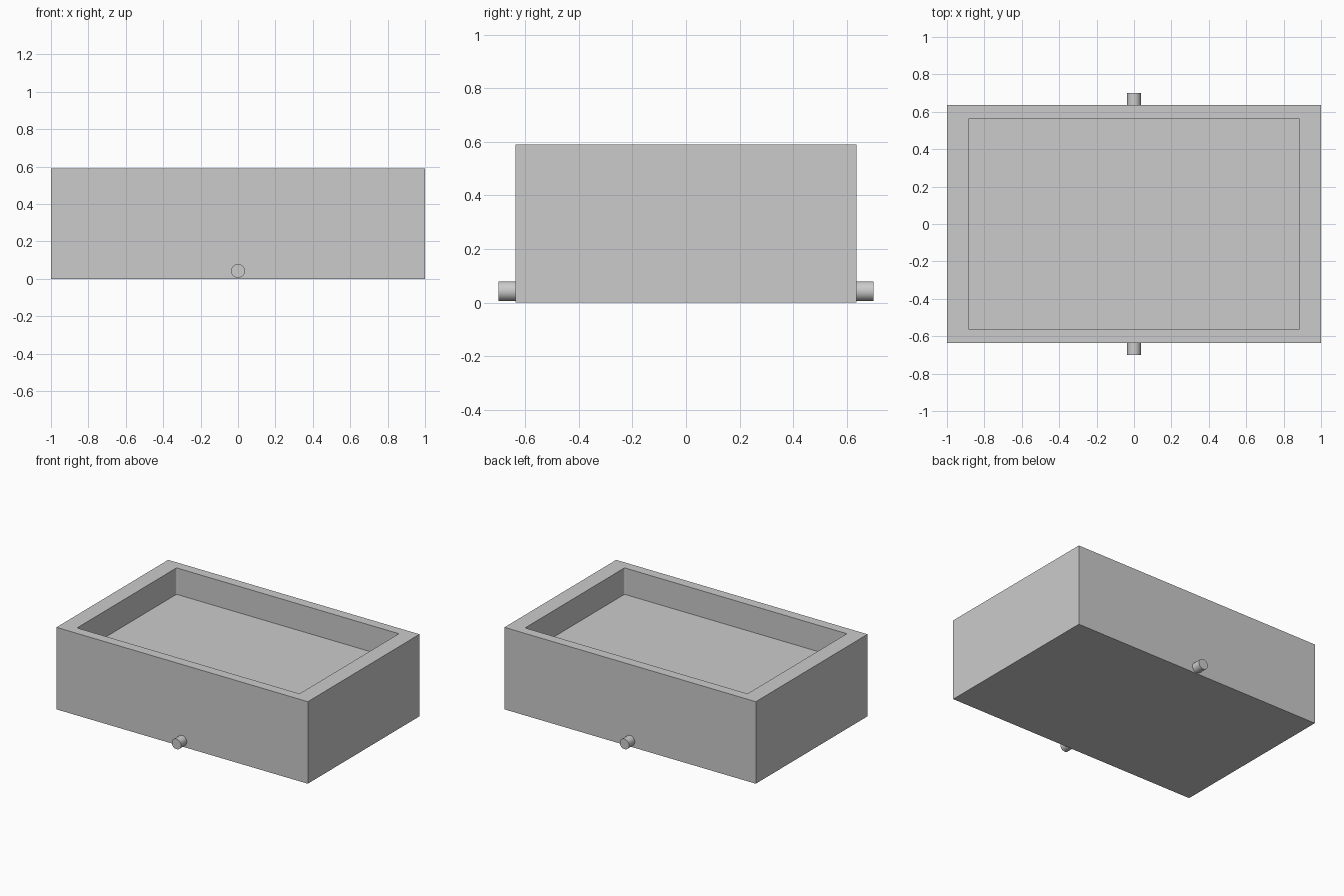
import bpy
import bmesh
import math
from mathutils import Matrix

if "Cube" in bpy.data.objects:
    bpy.data.objects.remove(bpy.data.objects["Cube"], do_unlink=True)

WIDTH, DEPTH, HEIGHT = 2.0, 1.27, 0.59
POCKET_WIDTH, POCKET_DEPTH, FLOOR_Z = 1.77, 1.13, 0.40
PEG_RADIUS, PEG_REACH, PEG_Z = 0.037, 0.70, 0.043

grey = bpy.data.materials.new("plain grey")
grey.use_nodes = True
colour = (0.6, 0.6, 0.6, 1)
grey.diffuse_color = colour
grey.node_tree.nodes["Principled BSDF"].inputs["Base Color"].default_value = colour


def add_object(name, bm):
    mesh = bpy.data.meshes.new(name)
    bm.to_mesh(mesh)
    bm.free()
    mesh.materials.append(grey)
    obj = bpy.data.objects.new(name, mesh)
    bpy.context.collection.objects.link(obj)
    return obj


def box(width, depth, bottom, top):
    bm = bmesh.new()
    bmesh.ops.create_cube(bm, size=1)
    bmesh.ops.scale(bm, vec=(width, depth, top - bottom), verts=bm.verts)
    bmesh.ops.translate(bm, vec=(0, 0, (bottom + top) / 2), verts=bm.verts)
    return bm


# Tray body
body = add_object("tray_body", box(WIDTH, DEPTH, 0, HEIGHT))

# Pocket cutter with slightly rounded upright corners
bm = box(POCKET_WIDTH, POCKET_DEPTH, FLOOR_Z, HEIGHT + 0.1)
upright = [e for e in bm.edges if abs(e.verts[0].co.z - e.verts[1].co.z) > 0.1]
bmesh.ops.bevel(bm, geom=upright, offset=0.01, segments=3, profile=0.5, affect="EDGES")
cutter = add_object("pocket_cutter", bm)
cutter.hide_render = True
cutter.hide_viewport = True

cut = body.modifiers.new("pocket", "BOOLEAN")
cut.operation = "DIFFERENCE"
cut.solver = "EXACT"
cut.object = cutter
bpy.context.view_layer.objects.active = body
bpy.ops.object.modifier_apply(modifier=cut.name)
bpy.data.objects.remove(cutter, do_unlink=True)

# Round pegs on the front and back walls
peg_length = PEG_REACH - DEPTH / 2
for name, side in (("front_peg", -1), ("back_peg", 1)):
    bm = bmesh.new()
    place = Matrix.Translation((0, side * (PEG_REACH - peg_length / 2), PEG_Z))
    bmesh.ops.create_cone(bm, cap_ends=True, segments=48, radius1=PEG_RADIUS,
                          radius2=PEG_RADIUS, depth=peg_length,
                          matrix=place @ Matrix.Rotation(math.pi / 2, 4, "X"))
    peg = add_object(name, bm)
    bpy.ops.object.select_all(action="DESELECT")
    peg.select_set(True)
    bpy.context.view_layer.objects.active = peg
    bpy.ops.object.shade_smooth_by_angle(angle=math.radians(30))
